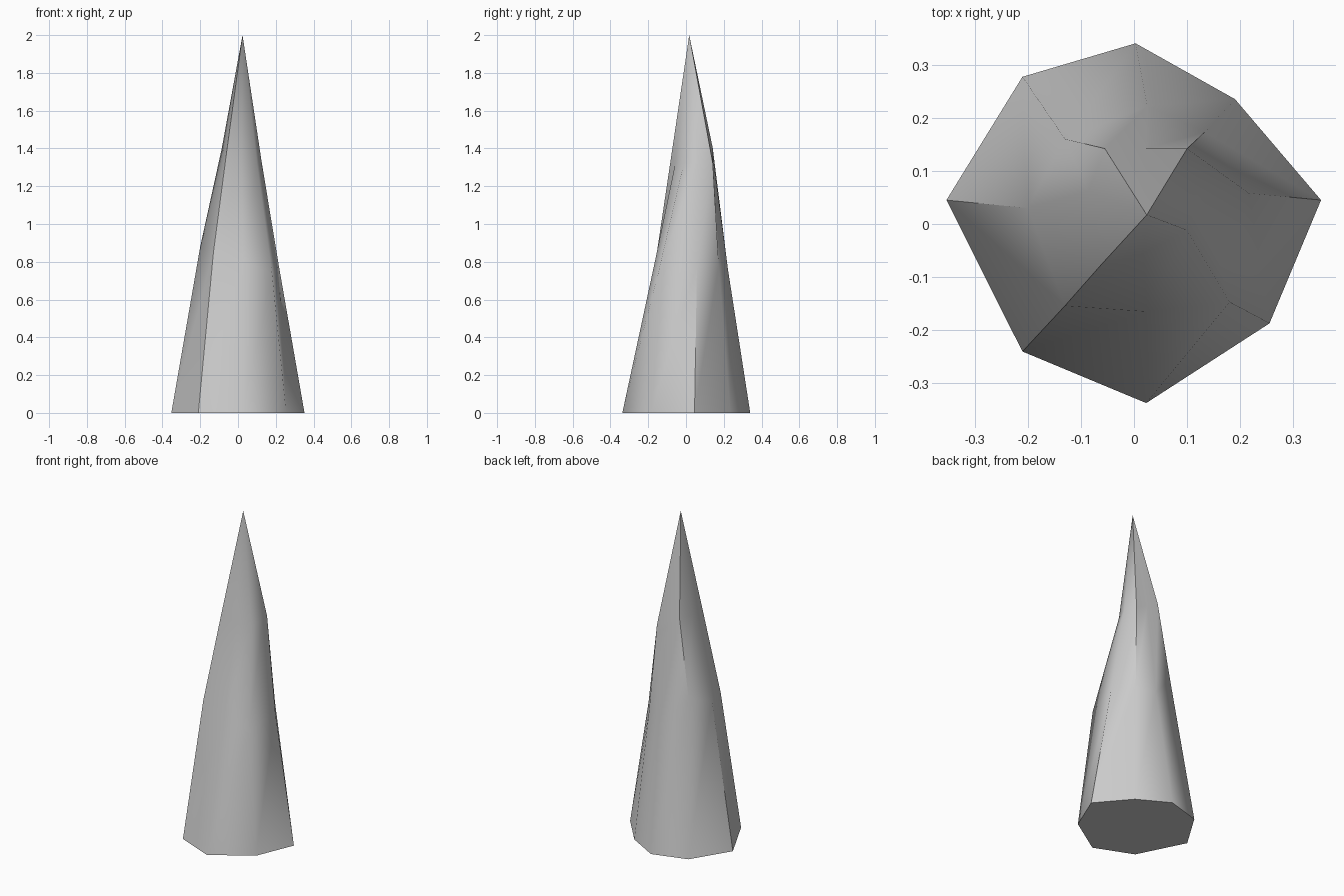
import bpy, bmesh, math

if "Cube" in bpy.data.objects:
    bpy.data.objects.remove(bpy.data.objects["Cube"])

# Irregular eight-sided spike: each ring lists its corners clockwise from the back
base = [(0.003, 0.34), (0.19, 0.235), (0.352, 0.045), (0.255, -0.187),
        (0.023, -0.337), (-0.21, -0.24), (-0.353, 0.045), (-0.21, 0.277)]
middle = [(0.025, 0.222, 0.76), (0.133, 0.173, 0.78), (0.216, 0.058, 0.78), (0.18, -0.147, 0.74),
          (0.025, -0.165, 0.80), (-0.13, -0.154, 0.85), (-0.20, 0.03, 0.88), (-0.13, 0.16, 0.93)]
upper = [(0.022, 0.142, 1.36), (0.10, 0.142, 1.32), (0.125, 0.065, 1.33), (0.10, -0.012, 1.32),
         (0.018, -0.055, 1.33), (-0.063, -0.078, 1.36), (-0.086, 0.062, 1.40), (-0.055, 0.142, 1.40)]

bm = bmesh.new()
rings = [[bm.verts.new(p) for p in ring]
         for ring in ([(x, y, 0) for x, y in base], middle, upper)]
tip = bm.verts.new((0.024, 0.017, 2))

# Triangulated sides, tip fan and flat underside
for low, high in zip(rings, rings[1:]):
    for i in range(8):
        j = (i + 1) % 8
        bm.faces.new((low[i], high[i], low[j]))
        bm.faces.new((high[i], high[j], low[j]))
for i in range(8):
    bm.faces.new((rings[2][i], tip, rings[2][(i + 1) % 8]))
bm.faces.new(rings[0])
bmesh.ops.recalc_face_normals(bm, faces=bm.faces[:])

mesh = bpy.data.meshes.new("spike")
bm.to_mesh(mesh)
bm.free()
spike = bpy.data.objects.new("spike", mesh)
bpy.context.collection.objects.link(spike)

# Smooth sides with crisp strong creases
bpy.context.view_layer.objects.active = spike
spike.select_set(True)
bpy.ops.object.shade_smooth_by_angle(angle=math.radians(50))
